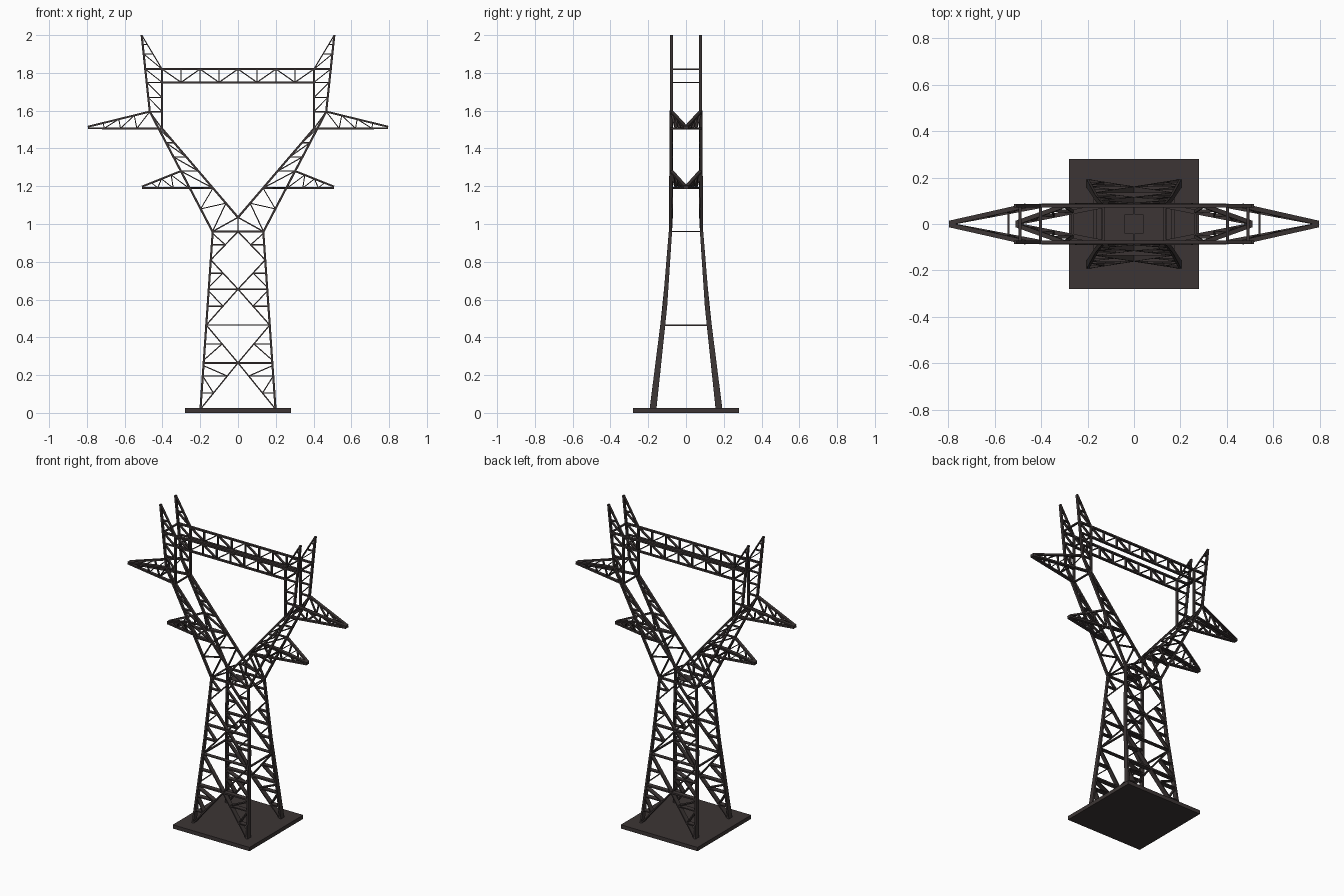
import bpy, bmesh
from mathutils import Vector

if "Cube" in bpy.data.objects:
    bpy.data.objects.remove(bpy.data.objects["Cube"])

steel = bpy.data.materials.new("dark_brown_steel")
steel.diffuse_color = (0.045, 0.036, 0.035, 1)
steel.use_nodes = True
steel.node_tree.nodes["Principled BSDF"].inputs["Base Color"].default_value = steel.diffuse_color


def profile(z):
    """Distance of the lattice panel from y = 0 and its depth, at height z."""
    for z0, z1, y0, y1, d0, d1 in ((0, .56, .177, .112, .036, .024),
                                   (.56, 1.02, .112, .078, .024, .016)):
        if z <= z1:
            t = (z - z0) / (z1 - z0)
            return y0 + (y1 - y0) * t, d0 + (d1 - d0) * t
    return .078, .016


def end(p):
    """(x, z) lies on the panel; (x, y, z) is free."""
    if len(p) == 2:
        y, d = profile(p[1])
        return Vector((p[0], y, p[1])), d
    return Vector(p), .014


def bar(bm, p, q, w=.006, depth=None):
    """Flat bar: width w seen from the front, depth along y."""
    (a, da), (b, db) = end(p), end(q)
    n = Vector((-(b.z - a.z), 0, b.x - a.x)).normalized() * w / 2
    vs = []
    for c, d in ((a, da), (b, db)):
        h = Vector((0, (depth or d) / 2, 0))
        vs += [bm.verts.new(c + s) for s in (-n - h, n - h, n + h, -n + h)]
    for f in ((3, 2, 1, 0), (4, 5, 6, 7), (0, 1, 5, 4), (1, 2, 6, 5), (2, 3, 7, 6), (3, 0, 4, 7)):
        bm.faces.new([vs[i] for i in f])


def box(bm, lo, hi):
    r = bmesh.ops.create_cube(bm, size=1)
    for v in r["verts"]:
        v.co = Vector([(l + h) / 2 + c * (h - l) for l, h, c in zip(lo, hi, v.co)])


def finish(name, bm, mx=True, my=True):
    bmesh.ops.recalc_face_normals(bm, faces=bm.faces)
    me = bpy.data.meshes.new(name)
    bm.to_mesh(me)
    bm.free()
    me.materials.append(steel)
    ob = bpy.data.objects.new(name, me)
    bpy.context.collection.objects.link(ob)
    if mx or my:
        m = ob.modifiers.new("mirror", 'MIRROR')
        m.use_axis = (mx, my, False)
        m.use_mirror_merge = False


def lerp(a, b, t):
    return tuple(i + (j - i) * t for i, j in zip(a, b))


def leg(z):
    return (.2 - .069 * z, z)


# Base slab
bm = bmesh.new()
box(bm, (-.28, -.28, 0), (.28, .28, .025))
finish("base_slab", bm, False, False)

# Tower legs
bm = bmesh.new()
for z0, z1 in ((.02, .3), (.3, .56), (.56, .78), (.78, .96)):
    bar(bm, leg(z0), leg(z1), .011)
finish("tower_legs", bm)

# Tower bracing: main diagonals, horizontals, secondary struts
bm = bmesh.new()
for c, e in ((.265, .02), (.265, .465), (.655, .465), (.655, .81), (.96, .81)):
    bar(bm, (0, c), leg(e), .007)
for z, w in ((.265, .010), (.465, .005), (.655, .009), (.96, .010)):
    bar(bm, (0, z), leg(z), w)
for c, e, z, z2 in ((.265, .02, .195, .25), (.265, .02, .105, .195), (.265, .465, .365, .28),
                    (.655, .465, .565, .645), (.655, .81, .74, .665), (.96, .81, .89, .95)):
    p = lerp((0, c), leg(e), (z - c) / (e - c))
    bar(bm, p, leg(z), .007)
    bar(bm, p, leg(z2), .006)
finish("tower_braces", bm)

# Forked head: chords
A, B, TOP = (.135, .96), (.467, 1.595), (.51, 2.0)
C, D, E = (0, 1.035), (.402, 1.505), (.402, 1.82)


def outer(z):
    return lerp(A, B, (z - .96) / .635) if z < 1.595 else lerp(B, TOP, (z - 1.595) / .405)


def inner(z):
    return lerp(C, D, (z - 1.035) / .47) if z < 1.505 else (.402, z)


bm = bmesh.new()
for p, q in ((A, B), (B, TOP), (C, D), (D, E)):
    bar(bm, p, q, .011)
bar(bm, A, C, .007)
bar(bm, (0, .96), C, .004)
finish("head_chords", bm)

# Forked head: lacing
bm = bmesh.new()
bar(bm, A, inner(1.11), .006)
bar(bm, outer(1.08), inner(1.11), .005)
bar(bm, outer(1.08), inner(1.19), .005)
levels = (1.19, 1.28, 1.355, 1.43, 1.505)
for i, z in enumerate(levels):
    bar(bm, outer(z), inner(z), .006)
    if i:
        bar(bm, outer(z), inner(levels[i - 1]), .006)
bar(bm, B, inner(1.595), .007)
bar(bm, B, D, .006)
for z0, z1 in ((1.595, 1.67), (1.67, 1.75), (1.75, 1.82)):
    bar(bm, inner(z0), outer(z1), .005)
    bar(bm, outer(z1), inner(z1), .006)
finish("head_lacing", bm)

# Horns
bm = bmesh.new()
horn_out, horn_in, tip = outer(1.82), (.402, 1.82), (.507, 1.995)
bar(bm, horn_in, tip, .006)
for z in (1.9, 1.95):
    t = (z - 1.82) / .175
    bar(bm, outer(z), lerp(horn_in, tip, t), .005)
bar(bm, outer(1.9), horn_in, .005)
finish("horns", bm)

# Bridge girder
bm = bmesh.new()
bar(bm, (0, 1.82), horn_out, .010)
bar(bm, (0, 1.75), (.402, 1.75), .010)
for i in range(4):
    x = i * .1005
    za, zb = (1.75, 1.82) if i % 2 else (1.82, 1.75)
    bar(bm, (x, za), (x + .1005, zb), .006)
    bar(bm, (x, 1.75), (x, 1.82), .005)
finish("bridge_girder", bm)


# Cross arms, both chords closing on a tip at y = 0
def cross_arm(name, top, bottom, tip_x, tip_z, n):
    bm = bmesh.new()
    t0, b0 = (top[0], .078, top[1]), (bottom[0], .078, bottom[1])
    t1, b1 = (tip_x, .004, tip_z + .008), (tip_x, .004, tip_z)
    bar(bm, t0, t1, .010, .02)
    bar(bm, b0, b1, .010, .02)
    for i in range(1, n + 1):
        s = i / (n + 1)
        bp, tp = lerp(b0, b1, s + .12 * (1 - s)), lerp(t0, t1, s)
        prev = lerp(t0, t1, (i - 1) / (n + 1))
        bar(bm, prev, bp, .005)
        bar(bm, bp, tp, .005)
    # cross tie and floor lacing
    bar(bm, b0, (b0[0], 0, b0[2]), .009, .009)
    f = lerp(b0, b1, .35)
    box(bm, (f[0] - .005, 0, f[2] - .004), (f[0] + .005, f[1], f[2] + .004))
    box(bm, (b0[0] - .005, 0, b0[2] - .004), (b0[0] + .005, b0[1], b0[2] + .004))
    finish(name, bm)


cross_arm("upper_arms", B, D, .795, 1.507, 3)
cross_arm("lower_arms", outer(1.28), inner(1.19), .508, 1.19, 3)

# Ties joining front and back panels
bm = bmesh.new()
for (x, z), h in ((horn_out, .004), ((.402, 1.75), .003), (leg(.465), .004), (leg(.96), .002)):
    y = profile(z)[0]
    box(bm, (x - .006, -y, z - h), (x + .006, y, z + h))
finish("panel_ties", bm, True, False)

# Small plate and tie in the waist
bm = bmesh.new()
box(bm, (-.04, -.04, .957), (.04, .04, .961))
box(bm, (-.005, -.08, .957), (.005, .08, .961))
finish("waist_plate", bm, False, False)
